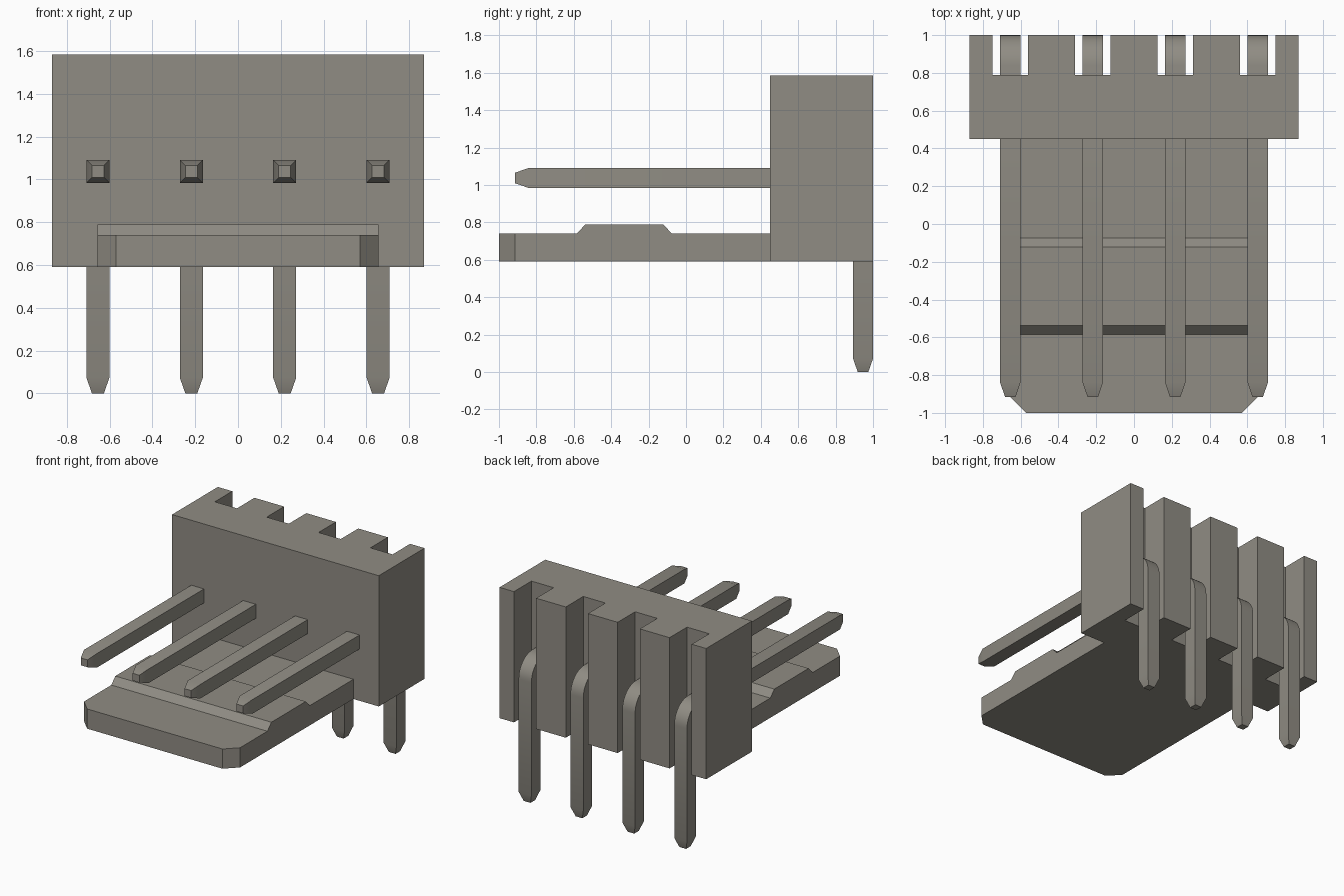
import bpy, bmesh, math
from mathutils import Vector

cube = bpy.data.objects.get("Cube")
if cube:
    bpy.data.objects.remove(cube, do_unlink=True)

# Single warm grey material
GREY = (0.28, 0.265, 0.23, 1.0)
mat = bpy.data.materials.new("warm_grey")
mat.diffuse_color = GREY
mat.use_nodes = True
bsdf = next(n for n in mat.node_tree.nodes if n.type == 'BSDF_PRINCIPLED')
bsdf.inputs["Base Color"].default_value = GREY

PIN_X = (-0.655, -0.2183, 0.2183, 0.655)
BASE_Z = 0.59


def finish(bm, name):
    """Turn a bmesh into a named, coloured object."""
    bmesh.ops.recalc_face_normals(bm, faces=bm.faces[:])
    mesh = bpy.data.meshes.new(name)
    bm.to_mesh(mesh)
    bm.free()
    mesh.materials.append(mat)
    obj = bpy.data.objects.new(name, mesh)
    bpy.context.collection.objects.link(obj)
    return obj


def prism(bm, points, direction):
    """Extrude a closed outline of 3D points along a direction."""
    face = bm.faces.new([bm.verts.new(p) for p in points])
    ext = bmesh.ops.extrude_face_region(bm, geom=[face])
    moved = [v for v in ext["geom"] if isinstance(v, bmesh.types.BMVert)]
    bmesh.ops.translate(bm, verts=moved, vec=Vector(direction))


# Header block: slotted plan outline extruded upward
outline = [(-0.87, 0.45), (0.87, 0.45), (0.87, 1.0)]
for x in reversed(PIN_X):
    a, b = x + 0.0935, x - 0.0935
    outline += [(a, 1.0), (a, 0.79), (b, 0.79), (b, 1.0)]
outline.append((-0.87, 1.0))
bm = bmesh.new()
prism(bm, [(x, y, BASE_Z) for x, y in outline], (0, 0, 0.995))
finish(bm, "header_block")

# Locking tongue: side profile with raised rib, front corners cut off
profile = [(-1.0, BASE_Z), (0.45, BASE_Z), (0.45, 0.74), (-0.075, 0.74),
           (-0.123, 0.79), (-0.537, 0.79), (-0.585, 0.74), (-1.0, 0.74)]
bm = bmesh.new()
prism(bm, [(-0.657, y, z) for y, z in profile], (1.314, 0, 0))
for s in (-1, 1):
    cut = bmesh.ops.bisect_plane(
        bm, geom=bm.verts[:] + bm.edges[:] + bm.faces[:],
        plane_co=(s * 0.57, -1.0, 0), plane_no=(s, -1, 0), clear_outer=True)
    rim = [e for e in cut["geom_cut"] if isinstance(e, bmesh.types.BMEdge)]
    bmesh.ops.holes_fill(bm, edges=rim)
finish(bm, "locking_tongue")


def make_pin(x, name):
    """Square pin: tapered front tip, rounded elbow, tapered lower tip."""
    half, tip, r = 0.0535, 0.028, 0.1065
    top_z = 1.0375
    cy, cz = 0.9465 - r, top_z - r
    # Each station: y, z, angle of the outward normal, half width
    stations = [(-0.915, top_z, 90, tip), (-0.84, top_z, 90, half)]
    for i in range(11):
        deg = 90 - 9 * i
        t = math.radians(deg)
        stations.append((cy + r * math.cos(t), cz + r * math.sin(t), deg, half))
    stations += [(0.9465, 0.072, 0, half), (0.9465, 0.0, 0, tip)]

    bm = bmesh.new()
    rings = []
    for y, z, deg, h in stations:
        t = math.radians(deg)
        ny, nz = math.cos(t) * h, math.sin(t) * h
        rings.append([bm.verts.new((x + sx * h, y + sn * ny, z + sn * nz))
                      for sx, sn in ((-1, -1), (1, -1), (1, 1), (-1, 1))])
    for a, b in zip(rings, rings[1:]):
        for k in range(4):
            n = (k + 1) % 4
            bm.faces.new((a[k], a[n], b[n], b[k]))
    bm.faces.new(rings[0])
    bm.faces.new(rings[-1])
    return finish(bm, name)


bpy.ops.object.select_all(action='DESELECT')
for i, x in enumerate(PIN_X):
    pin = make_pin(x, f"contact_pin_{i + 1}")
    pin.select_set(True)
    bpy.context.view_layer.objects.active = pin
bpy.ops.object.shade_smooth_by_angle(angle=math.radians(30))
